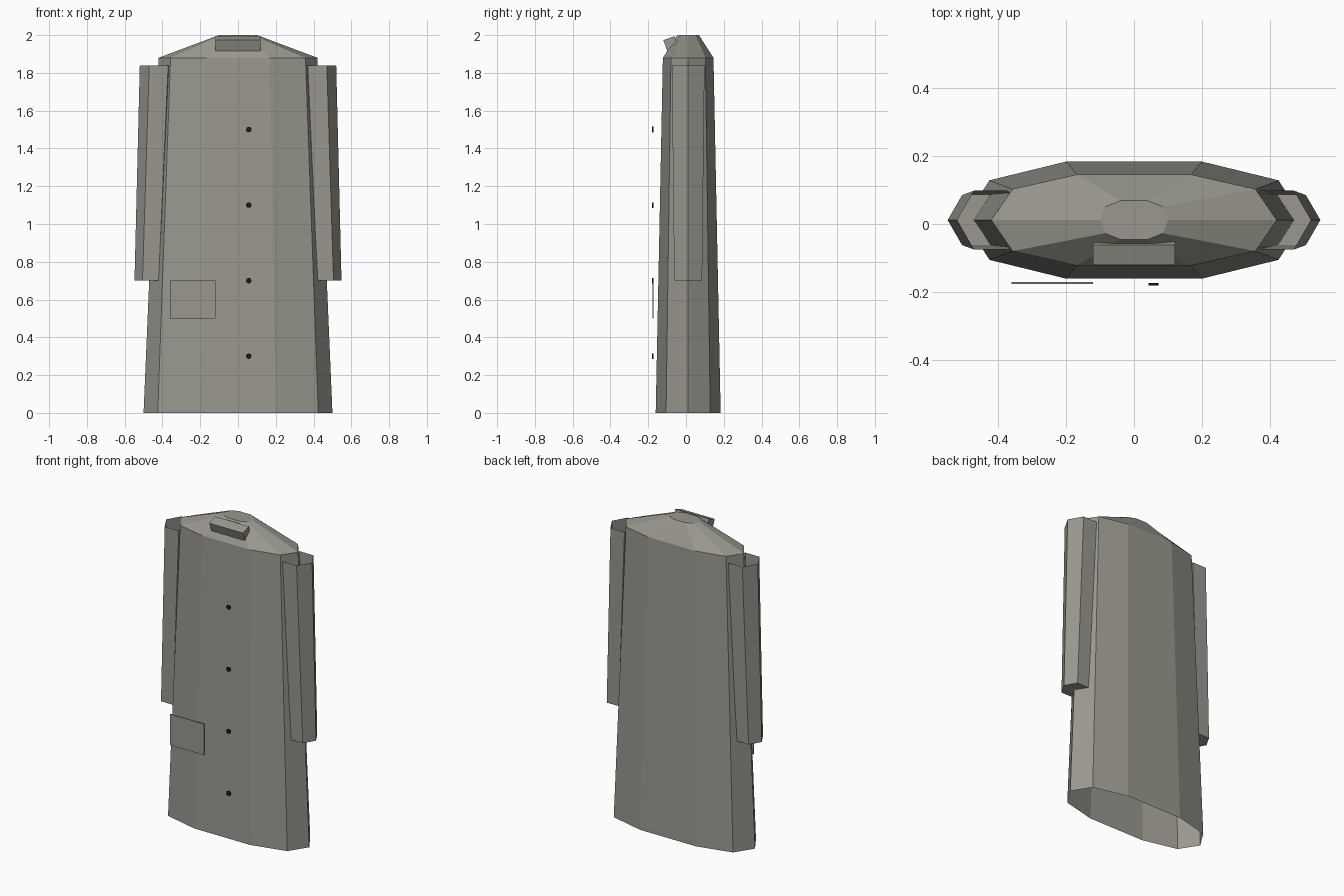
import bpy
import bmesh
from math import cos, sin, tau, radians
from mathutils import Matrix

old = bpy.data.objects.get("Cube")
if old:
    bpy.data.objects.remove(old)

MID_Y = 0.0115


def material(name, color):
    mat = bpy.data.materials.new(name)
    mat.use_nodes = True
    mat.diffuse_color = (*color, 1)
    mat.node_tree.nodes["Principled BSDF"].inputs["Base Color"].default_value = (*color, 1)
    return mat


cloth = material("grey cloth", (0.32, 0.31, 0.27))
black = material("black button", (0.01, 0.01, 0.01))


def finish(name, bm, mat):
    mesh = bpy.data.meshes.new(name)
    bm.to_mesh(mesh)
    bm.free()
    mesh.materials.append(mat)
    obj = bpy.data.objects.new(name, mesh)
    bpy.context.collection.objects.link(obj)
    return obj


def loft(name, outline, rings, mat, cap_bottom=False, cap_top=False):
    """Skin a unit outline through rings of (centre x, z, x radius, y radius)."""
    bm = bmesh.new()
    loops = [[bm.verts.new((cx + rx * u, MID_Y + ry * v, z)) for u, v in outline]
             for cx, z, rx, ry in rings]
    n = len(outline)
    for low, high in zip(loops, loops[1:]):
        for i in range(n):
            j = (i + 1) % n
            bm.faces.new((low[i], low[j], high[j], high[i]))
    if cap_bottom:
        bm.faces.new(loops[0][::-1])
    if cap_top:
        bm.faces.new(loops[-1])
    return finish(name, bm, mat)


def box(name, center, size, tilt, mat):
    bm = bmesh.new()
    bmesh.ops.create_cube(bm, size=1, matrix=Matrix.Translation(center)
                          @ Matrix.Rotation(tilt, 4, "X") @ Matrix.Diagonal((*size, 1)))
    return finish(name, bm, mat)


# Coat body: ten-sided, open at the hem, closed at the neck
quarter = [(1, 0), (0.85, 0.68), (0.4, 1)]
half = quarter + [(-u, v) for u, v in reversed(quarter)]
oval = half + [(u, -v) for u, v in reversed(half) if v]
loft("coat_body", oval, [(0, 0, 0.5, 0.172), (0, 1.88, 0.42, 0.134), (0, 2, 0.1, 0.057)],
     cloth, cap_top=True)

# Sleeves: hexagonal, open at the shoulder
hexagon = [(cos(tau * i / 6), sin(tau * i / 6)) for i in range(6)]
for side, sign in (("left", 1), ("right", -1)):
    loft(side + "_sleeve", hexagon,
         [(sign * 0.463, 0.7, 0.085, 0.085), (sign * 0.42, 1.84, 0.1, 0.1)],
         cloth, cap_bottom=True)

# Collar and pocket
box("collar", (0, -0.08, 1.953), (0.24, 0.062, 0.065), radians(20), cloth)
box("pocket", (-0.24, -0.174, 0.6), (0.24, 0.006, 0.2), 0, cloth)

# Buttons down the front
for i in range(4):
    bm = bmesh.new()
    bmesh.ops.create_cone(bm, cap_ends=True, segments=8, radius1=0.015, radius2=0.015, depth=0.008,
                          matrix=Matrix.Translation((0.057, -0.177, 0.3 + 0.4 * i))
                          @ Matrix.Rotation(radians(90), 4, "X"))
    finish("button_%d" % (i + 1), bm, black)
